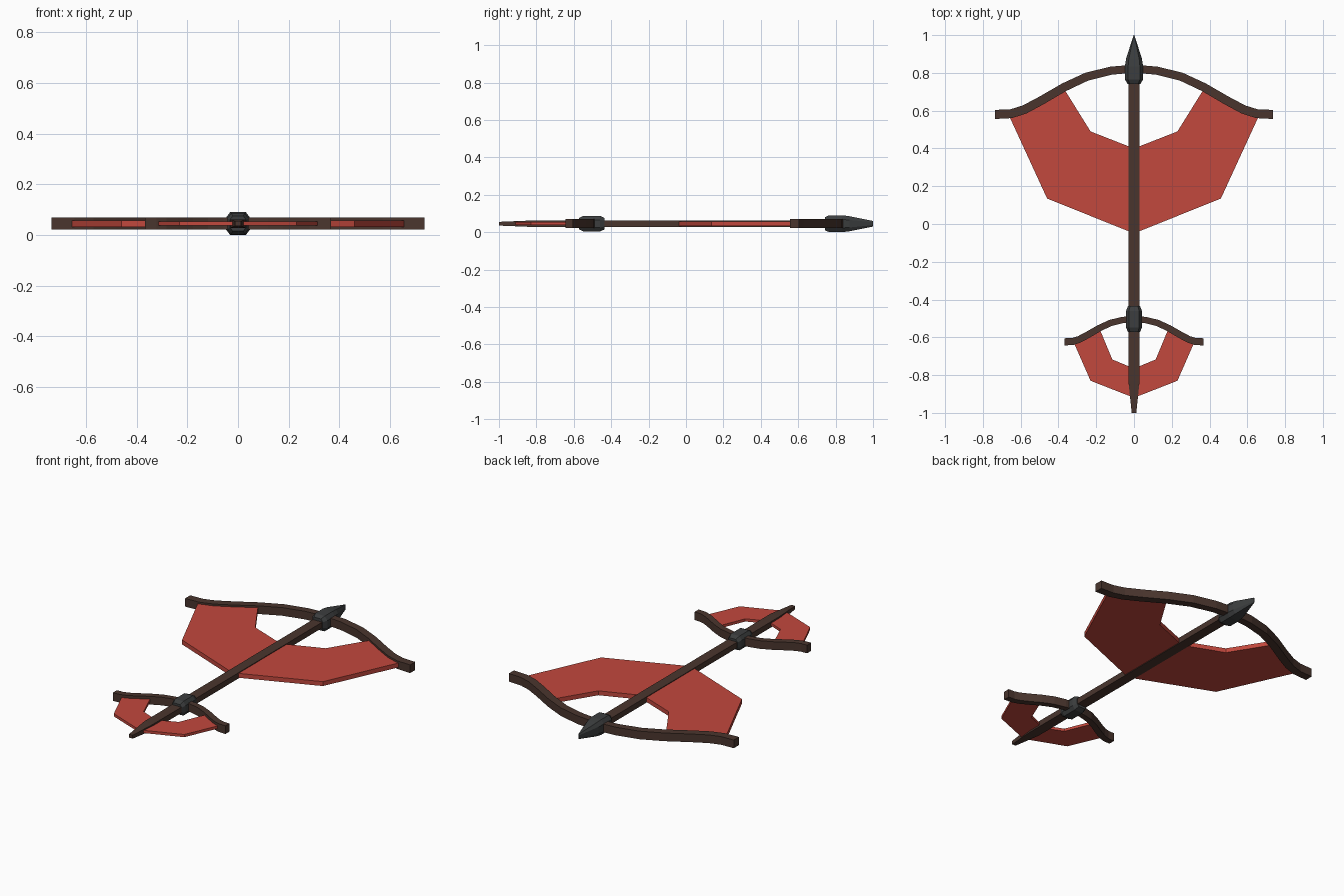
import bpy, bmesh
from mathutils import Vector

if "Cube" in bpy.data.objects:
    bpy.data.objects.remove(bpy.data.objects["Cube"])

ZC = 0.045  # mid height of the whole model


def material(name, rgb):
    m = bpy.data.materials.new(name)
    m.diffuse_color = (*rgb, 1)
    m.use_nodes = True
    m.node_tree.nodes["Principled BSDF"].inputs["Base Color"].default_value = m.diffuse_color
    return m


WOOD = material("dark_wood", (0.068, 0.036, 0.027))
METAL = material("dark_metal", (0.045, 0.048, 0.049))
CLOTH = material("red_cloth", (0.54, 0.065, 0.047))


def finish(bm, name, mat):
    bmesh.ops.remove_doubles(bm, verts=bm.verts, dist=1e-5)
    bmesh.ops.recalc_face_normals(bm, faces=bm.faces)
    me = bpy.data.meshes.new(name)
    bm.to_mesh(me)
    bm.free()
    me.materials.append(mat)
    ob = bpy.data.objects.new(name, me)
    bpy.context.collection.objects.link(ob)
    return ob


def loft(name, rings, mat):
    """Skin a row of equal-length rings and cap both ends."""
    bm = bmesh.new()
    vs = [[bm.verts.new(p) for p in r] for r in rings]
    n = len(rings[0])
    for a, b in zip(vs, vs[1:]):
        for i in range(n):
            j = (i + 1) % n
            bm.faces.new((a[i], a[j], b[j], b[i]))
    bm.faces.new(vs[0])
    bm.faces.new(vs[-1])
    return finish(bm, name, mat)


def box_ring(y, hx, hz):
    return [(sx * hx, y, ZC + sz * hz) for sx, sz in ((-1, -1), (1, -1), (1, 1), (-1, 1))]


def oct_ring(y, hx, hz):
    pts = ((1, -.5), (1, .5), (.65, 1), (-.65, 1), (-1, .5), (-1, -.5), (-.65, -1), (.65, -1))
    return [(a * hx, y, ZC + b * hz) for a, b in pts]


# curved limb: half path (x, drop from the centre), mirrored
LIMB = [(0.735, .242), (0.65, .238), (0.58, .216), (0.49, .168), (0.37, .098),
        (0.25, .042), (0.12, .010), (0, 0)]


def bow(name, y0, s, w_mid, w_tip):
    half = [Vector((x * s, y0 - d * s)) for x, d in LIMB]
    path = [Vector((-p.x, p.y)) for p in half[:-1]] + half[::-1]
    rings = []
    for i, p in enumerate(path):
        t = (path[min(i + 1, len(path) - 1)] - path[max(i - 1, 0)]).normalized()
        if i in (0, len(path) - 1):
            t = Vector((1, 0))
        f = abs(p.x) / (0.735 * s)
        n = Vector((-t.y, t.x)) * (w_mid + (w_tip - w_mid) * f)
        a, b = p + n, p - n
        rings.append([(a.x, a.y, ZC - .024), (b.x, b.y, ZC - .024),
                      (b.x, b.y, ZC + .024), (a.x, a.y, ZC + .024)])
    loft(name, rings, WOOD)


def sail(name, outer, inner, hz):
    """Strip between outer and inner edge on the right side, then mirrored."""
    cross = []
    for o, i in zip(outer, inner):
        cross.append([(*o, ZC - hz), (*i, ZC - hz), (*i, ZC + hz), (*o, ZC + hz)])
    cross = [[(-x, y, z) for x, y, z in r] for r in cross] + cross[-2::-1]
    loft(name, cross, CLOTH)


# shaft with tapered tail end
loft("shaft", [box_ring(-1, .012, .010), box_ring(-.83, .03, .017),
               box_ring(.78, .03, .017)], WOOD)

# bows
bow("front_bow", .822, 1, .021, .024)
bow("tail_bow", -.503, .5, .016, .019)

# membranes
sail("front_sail", [(.66, .57), (.46, .135), (0, -.05)],
     [(.37, .715), (.23, .49), (0, .40)], .013)
sail("tail_sail", [(.32, -.625), (.23, -.83), (0, -.92)],
     [(.178, -.565), (.115, -.717), (0, -.765)], .008)

# metal point and tail clamp
loft("spear_head", [oct_ring(.742, .034, .034), oct_ring(.765, .048, .045),
                    oct_ring(.835, .048, .045), oct_ring(.875, .042, .040),
                    oct_ring(1.0, .002, .015)], METAL)
loft("tail_clamp", [oct_ring(-.572, .032, .030), oct_ring(-.548, .042, .042),
                    oct_ring(-.460, .042, .042), oct_ring(-.435, .032, .030)], METAL)
